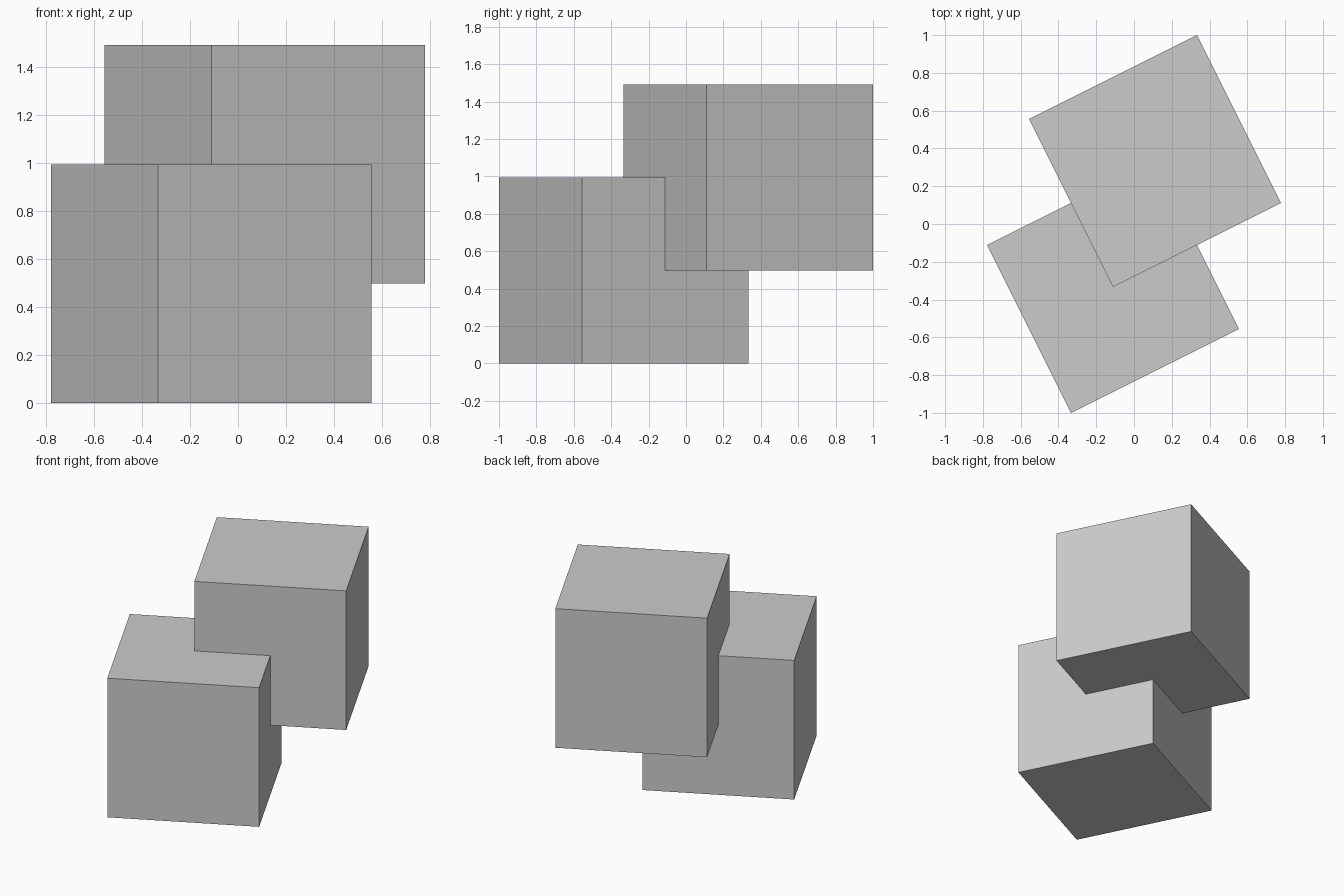
import bpy, math

if "Cube" in bpy.data.objects:
    bpy.data.objects.remove(bpy.data.objects["Cube"])

SIZE = 0.994
TURN = math.atan(0.5)

# One plain grey for the whole solid
grey = bpy.data.materials.new("grey")
grey.diffuse_color = (0.6, 0.6, 0.6, 1)
grey.use_nodes = True
grey.node_tree.nodes["Principled BSDF"].inputs["Base Color"].default_value = grey.diffuse_color


def cube(name, x, y, z):
    bpy.ops.mesh.primitive_cube_add(size=SIZE, location=(x, y, z), rotation=(0, 0, TURN))
    ob = bpy.context.object
    ob.name = name
    ob.data.materials.append(grey)
    return ob


# Two equal cubes, the upper one shifted by half a side along each of its axes
upper = cube("upper_cube", 0.111, 0.333, SIZE)
lower = cube("joined_cubes", -0.111, -0.333, SIZE / 2)

# Weld them into one solid
union = lower.modifiers.new("join", 'BOOLEAN')
union.operation = 'UNION'
union.solver = 'EXACT'
union.object = upper
bpy.context.view_layer.objects.active = lower
bpy.ops.object.modifier_apply(modifier=union.name)
bpy.data.objects.remove(upper)
